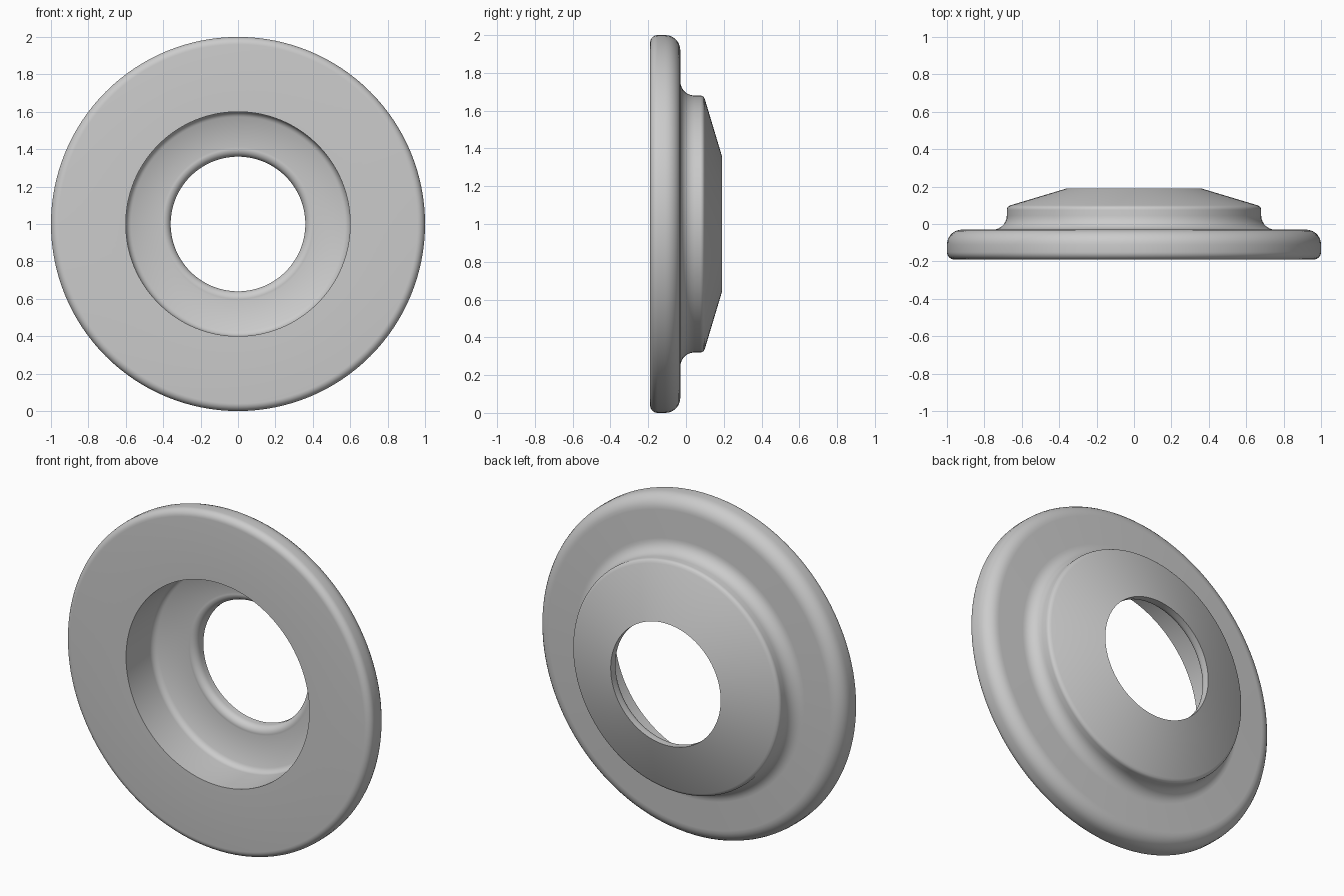
import bpy
import bmesh
from math import radians, cos, sin, tau
from mathutils import Vector, Matrix

cube = bpy.data.objects.get("Cube")
if cube:
    bpy.data.objects.remove(cube, do_unlink=True)

SEGMENTS = 128


def arc(cr, cy, rad_r, rad_y, start, end, steps=7):
    """Points of an elliptical fillet in the (radius, depth) plane."""
    pts = []
    for i in range(steps + 1):
        a = radians(start + (end - start) * i / steps)
        pts.append((cr + rad_r * cos(a), cy + rad_y * sin(a)))
    return pts


# Closed cross-section of the ring: (distance from axis, depth)
profile = [(0.6, -0.19)]
profile += arc(0.96, -0.15, 0.04, 0.04, -90, 0)       # front rim rounding
profile += arc(0.92, -0.11, 0.08, 0.08, 0, 90)        # back rim rounding
profile += arc(0.755, 0.045, 0.075, 0.075, 270, 180)  # fillet up to the hub
profile += arc(0.655, 0.075, 0.025, 0.025, 0, 50, 4)  # hub shoulder
profile += [(0.66, 0.1), (0.36, 0.19)]                # back cone
profile += arc(0.4, 0.158, 0.04, 0.04, 180, 287)      # bore lip
profile += arc(0.56, 0.03, 0.04, 0.04, 73, 0)         # recess corner

# Revolve the cross-section round the front-back axis
bm = bmesh.new()
verts = [bm.verts.new((r, y, 0)) for r, y in profile]
edges = [bm.edges.new((v, verts[(i + 1) % len(verts)])) for i, v in enumerate(verts)]
bmesh.ops.spin(bm, geom=verts + edges, cent=(0, 0, 0), axis=(0, 1, 0),
               angle=tau, steps=SEGMENTS, use_duplicate=False)
bmesh.ops.remove_doubles(bm, verts=bm.verts, dist=0.0005)
bmesh.ops.recalc_face_normals(bm, faces=bm.faces)
bmesh.ops.transform(bm, matrix=Matrix.Translation(Vector((0, 0, 1))), verts=bm.verts)

mesh = bpy.data.meshes.new("flanged_ring")
bm.to_mesh(mesh)
bm.free()
ring = bpy.data.objects.new("flanged_ring", mesh)
bpy.context.collection.objects.link(ring)

# Plain grey finish
grey = bpy.data.materials.new("light_grey")
grey.use_nodes = True
colour = (0.6, 0.6, 0.6, 1)
grey.diffuse_color = colour
grey.node_tree.nodes["Principled BSDF"].inputs["Base Color"].default_value = colour
mesh.materials.append(grey)

bpy.ops.object.select_all(action="DESELECT")
ring.select_set(True)
bpy.context.view_layer.objects.active = ring
bpy.ops.object.shade_smooth_by_angle(angle=radians(30))
